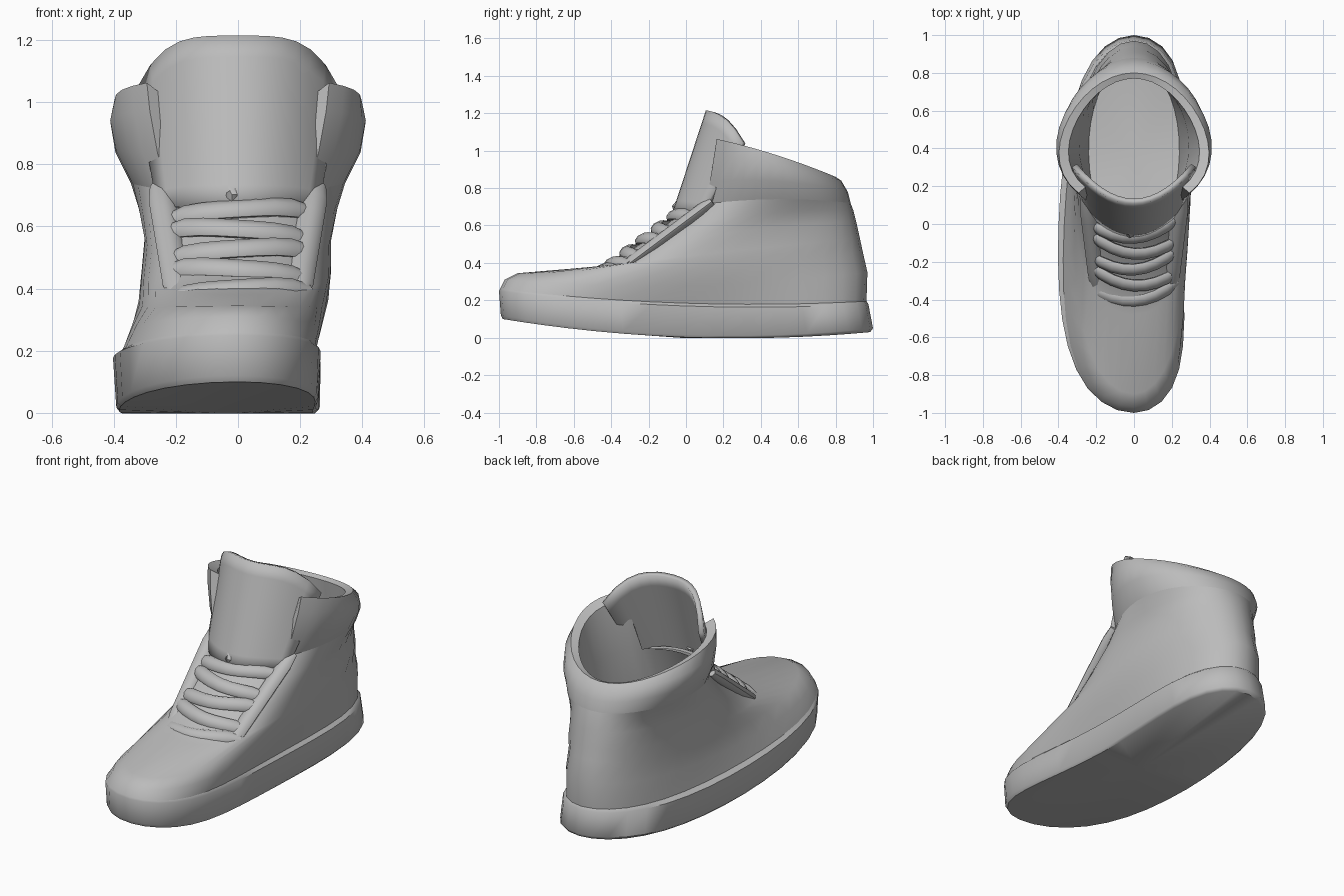
import bpy, bmesh, math
from mathutils import Vector

if "Cube" in bpy.data.objects:
    bpy.data.objects.remove(bpy.data.objects["Cube"], do_unlink=True)

grey = bpy.data.materials.new("plain grey")
grey.use_nodes = True
grey.diffuse_color = (0.5, 0.5, 0.5, 1)
grey.node_tree.nodes["Principled BSDF"].inputs["Base Color"].default_value = grey.diffuse_color

COLUMNS = 36
GAP = 4  # columns left open on each side of the throat


def quad(front, middle, back, u):
    """Blend three values along the shoe, u from -1 (toe) to 1 (heel)."""
    return middle * (1 - u * u) + front * (u * u - u) / 2 + back * (u * u + u) / 2


def finish(obj, angle=50):
    obj.data.materials.clear()
    obj.data.materials.append(grey)
    bpy.ops.object.select_all(action="DESELECT")
    obj.select_set(True)
    bpy.context.view_layer.objects.active = obj
    bpy.ops.object.shade_smooth_by_angle(angle=math.radians(angle))
    return obj


def mesh_object(name, bm):
    bmesh.ops.recalc_face_normals(bm, faces=bm.faces)
    mesh = bpy.data.meshes.new(name)
    bm.to_mesh(mesh)
    bm.free()
    obj = bpy.data.objects.new(name, mesh)
    bpy.context.collection.objects.link(obj)
    return obj


def ring_points(y_range, heights, widths, extra=(0, 0)):
    """Foot-shaped ring: y range, heights, half widths, extra width on the right."""
    y0, y1 = y_range
    f, m, b = widths
    points = []
    for j in range(COLUMNS):
        a = math.tau * j / COLUMNS
        u, s = -math.cos(a), math.sin(a)
        if s >= 0:
            w = quad(f, m, b, u)
        else:
            w = quad(f + extra[0], m + extra[1], b, u)
        points.append(Vector((s * w, (y0 + y1) / 2 + u * (y1 - y0) / 2, quad(*heights, u))))
    return points


def loft(name, rings, cap_first=False, cap_last=False, collar=False):
    bm = bmesh.new()
    rows = [[bm.verts.new(p) for p in ring_points(*r)] for r in rings]
    last = len(rows) - 1
    for j in range(COLUMNS):
        k = (j + 1) % COLUMNS
        in_gap = collar and (j < GAP or j >= COLUMNS - GAP)
        for i in range(last):
            if in_gap and i < last - 1:
                continue
            bm.faces.new((rows[i][j], rows[i][k], rows[i + 1][k], rows[i + 1][j]))
        if in_gap:
            bm.faces.new((rows[0][j], rows[0][k], rows[last - 1][k], rows[last - 1][j]))
    if collar:  # close the flap edges beside the tongue
        for c in (GAP, COLUMNS - GAP):
            bm.faces.new([rows[i][c] for i in range(last)])
    for row, wanted in ((rows[0], cap_first), (rows[last], cap_last)):
        if wanted:
            middle = sum((v.co for v in row), Vector()) / COLUMNS
            middle.z = min(v.co.z for v in row)
            centre = bm.verts.new(middle)
            for j in range(COLUMNS):
                bm.faces.new((row[j], row[(j + 1) % COLUMNS], centre))
    return finish(mesh_object(name, bm))


# Sole: toe spring, narrow waist on the inner side, small ledge at the heel
sole_top = ((-0.995, 0.965), (0.26, 0.185, 0.195), (0.44, 0.24, 0.42), (0.07, 0.13))
loft("sole", [
    ((-0.98, 0.985), (0.10, 0.002, 0.03), (0.43, 0.24, 0.43), (0.07, 0.14)),
    ((-0.99, 1.0), (0.12, 0.015, 0.05), (0.45, 0.25, 0.46), (0.07, 0.14)),
    ((-1.0, 0.975), (0.25, 0.17, 0.18), (0.45, 0.26, 0.45), (0.07, 0.14)),
    sole_top,
], cap_first=True)

# Upper: toe box, instep and heel counter
ankle = ((0.0, 0.88), (0.70, 0.74, 0.72), (0.33, 0.345, 0.34))
loft("upper", [
    sole_top,
    ((-0.97, 0.97), (0.31, 0.28, 0.35), (0.40, 0.27, 0.40), (0.06, 0.07)),
    ((-0.90, 0.945), (0.345, 0.36, 0.46), (0.33, 0.29, 0.38), (0.05, 0.03)),
    ((-0.48, 0.93), (0.38, 0.46, 0.53), (0.37, 0.30, 0.36), (0.02, 0.01)),
    ((-0.31, 0.91), (0.46, 0.57, 0.62), (0.37, 0.30, 0.34)),
    ((-0.13, 0.895), (0.58, 0.66, 0.68), (0.35, 0.32, 0.33)),
    ankle,
])

# Padded collar: outer wall, rim, lining and insole
loft("collar", [
    ankle,
    ((0.03, 0.865), (0.82, 0.84, 0.78), (0.40, 0.395, 0.36)),
    ((0.06, 0.83), (0.98, 0.93, 0.84), (0.45, 0.41, 0.36)),
    ((0.08, 0.80), (1.08, 0.99, 0.86), (0.48, 0.39, 0.33)),
    ((0.12, 0.77), (1.05, 0.97, 0.85), (0.42, 0.34, 0.28)),
    ((0.05, 0.79), (0.74, 0.74, 0.68), (0.29, 0.29, 0.28)),
    ((-0.10, 0.84), (0.42, 0.32, 0.32), (0.24, 0.24, 0.26)),
], cap_last=True, collar=True)

# Tongue: curved padded sheet with a rounded top
bm = bmesh.new()
ACROSS, UP = 14, 8
grid = []
for i in range(UP + 1):
    v = i / UP
    row = []
    for j in range(ACROSS + 1):
        u = 2 * j / ACROSS - 1
        x = u * (0.25 + 0.065 * v)
        y = -0.06 + 0.18 * v + (0.15 + 0.04 * v) * u * u
        z = 0.66 + v * (0.55 - 0.17 * u ** 4)
        row.append(bm.verts.new((x, y, z)))
    grid.append(row)
for i in range(UP):
    for j in range(ACROSS):
        bm.faces.new((grid[i][j], grid[i][j + 1], grid[i + 1][j + 1], grid[i + 1][j]))
tongue = mesh_object("tongue", bm)
pad = tongue.modifiers.new("padding", "SOLIDIFY")
pad.thickness = 0.03
pad.offset = 0
finish(tongue)


def strap(name, points, thickness, flatten):
    """Rounded band swept along a short path, lying on the instep slope."""
    bm = bmesh.new()
    pts = [Vector(p) for p in points]
    sides = 8
    rows = []
    for i, p in enumerate(pts):
        t = (pts[min(i + 1, len(pts) - 1)] - pts[max(i - 1, 0)]).normalized()
        slope = Vector((0, 0.75, 0.66))
        along = slope - t * slope.dot(t)
        if along.length < 0.5:
            along = Vector((1, 0, 0)) - t * t.x
        along.normalize()
        up = t.cross(along)
        r = thickness * (0.75 if i in (0, len(pts) - 1) else 1)
        rows.append([bm.verts.new(p + r * (along * math.cos(a) + up * flatten * math.sin(a)))
                     for a in (math.tau * k / sides for k in range(sides))])
    for a, b in zip(rows, rows[1:]):
        for k in range(sides):
            n = (k + 1) % sides
            bm.faces.new((a[k], a[n], b[n], b[k]))
    bm.faces.new(rows[0])
    bm.faces.new(rows[-1])
    return finish(mesh_object(name, bm))


def instep(t):
    """Point (y, z) along the laced front, t from 0 at the toe to 1 at the top."""
    return -0.41 + 0.42 * t, 0.40 + 0.32 * t


# Laces: rows across the instep, tilted alternately
ROWS = 6
for n in range(ROWS):
    y, z = instep(n / (ROWS - 1))
    tilt = 0.015 * (-1) ** n
    path = []
    for j in range(-4, 5):
        s = j / 4
        path.append((0.23 * s, y + tilt * s + 0.09 * s * s, z + tilt * s - 0.025 * s ** 4))
    strap(f"lace_{n + 1}", path, 0.038, 0.6)

# Eyelet bands running up both sides of the laces
for side, label in ((1, "left"), (-1, "right")):
    path = []
    for i in range(9):
        t = i / 8
        y, z = instep(t)
        path.append((side * (0.19 + 0.06 * t), y + 0.07 + 0.06 * t, z - 0.03 + 0.04 * t))
    strap(f"eyelet_band_{label}", path, 0.045, 0.7)

# Lace tab in the middle of the tongue
strap("lace_tab", [(-0.02, -0.03, 0.65), (-0.02, -0.04, 0.70), (-0.02, -0.02, 0.75)], 0.035, 0.7)
